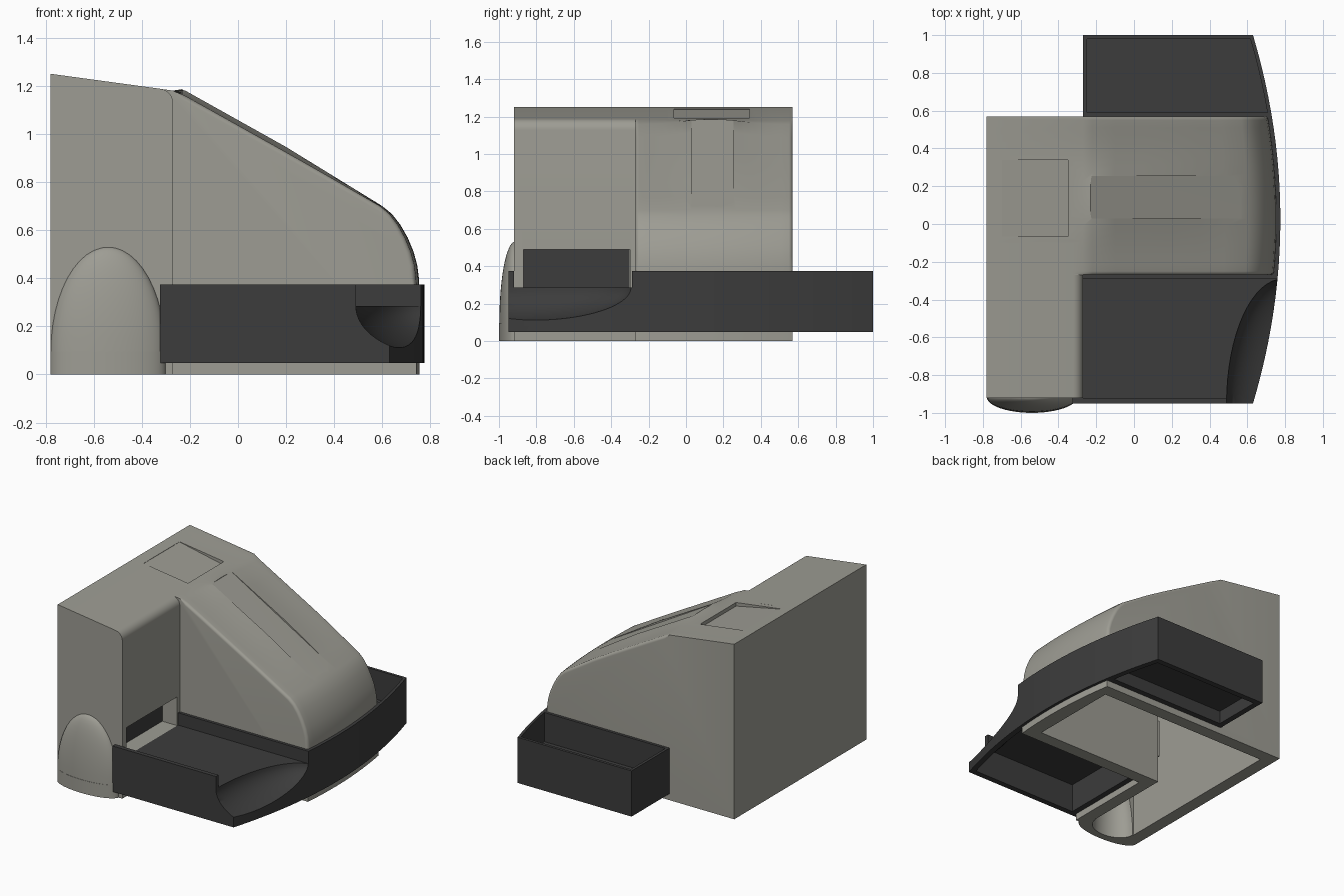
import bpy, bmesh, math
from mathutils import Matrix

if "Cube" in bpy.data.objects:
    bpy.data.objects.remove(bpy.data.objects["Cube"])


def bow(y):
    return 0.145 * ((y - 0.025) / 0.975) ** 2


def finish(bm, name):
    bmesh.ops.recalc_face_normals(bm, faces=bm.faces)
    me = bpy.data.meshes.new(name)
    bm.to_mesh(me)
    bm.free()
    ob = bpy.data.objects.new(name, me)
    bpy.context.collection.objects.link(ob)
    return ob


def loft(name, rings):
    bm = bmesh.new()
    vs = [[bm.verts.new(p) for p in r] for r in rings]
    n = len(rings[0])
    for a, b in zip(vs, vs[1:]):
        for i in range(n):
            j = (i + 1) % n
            bm.faces.new((a[i], a[j], b[j], b[i]))
    bm.faces.new(vs[0])
    bm.faces.new(vs[-1])
    return finish(bm, name)


def side_prism(name, pts, y0, y1):
    return loft(name, [[(x, y, z) for x, z in pts] for y in (y0, y1)])


def box(name, x0, x1, y0, y1, z0, z1):
    return side_prism(name, [(x0, z0), (x0, z1), (x1, z1), (x1, z0)], y0, y1)


def bowed_plate(name, x0, right, y0, y1, z0, z1):
    plan = [(x0, y0)]
    for i in range(25):
        y = y0 + (y1 - y0) * i / 24
        plan.append((right - bow(y), y))
    plan.append((x0, y1))
    return loft(name, [[(x, y, z) for x, y in plan] for z in (z0, z1)])


def ellipsoid(name, c, r, seg=48):
    bm = bmesh.new()
    m = Matrix.Translation(c) @ Matrix.Diagonal((*r, 1))
    bmesh.ops.create_uvsphere(bm, u_segments=seg, v_segments=seg // 2, radius=1, matrix=m)
    return finish(bm, name)


def combine(ob, other, op='DIFFERENCE'):
    mod = ob.modifiers.new("b", 'BOOLEAN')
    mod.operation = op
    mod.solver = 'EXACT'
    mod.object = other
    bpy.context.view_layer.objects.active = ob
    bpy.ops.object.modifier_apply(modifier=mod.name)
    bpy.data.objects.remove(other, do_unlink=True)


def finish_part(ob, mat):
    ob.data.materials.clear()
    ob.data.materials.append(mat)
    bpy.ops.object.select_all(action='DESELECT')
    ob.select_set(True)
    bpy.context.view_layer.objects.active = ob
    bpy.ops.object.shade_smooth_by_angle(angle=math.radians(30))


def material(name, rgb):
    m = bpy.data.materials.new(name)
    m.diffuse_color = (*rgb, 1)
    m.use_nodes = True
    m.node_tree.nodes["Principled BSDF"].inputs["Base Color"].default_value = m.diffuse_color
    return m


grey = material("warm_grey", (0.34, 0.335, 0.295))
dark = material("dark_plastic", (0.045, 0.045, 0.045))

# Sloped main housing: profile swept along y, with bowed nose, raised middle and small rounded edges
slope = [(x, 1.175 - (x + 0.25) * 0.559) for x in (-0.22, -0.1, 0.05, 0.2, 0.35, 0.48, 0.6)]
nose = [(0.64, 0.667), (0.675, 0.622), (0.705, 0.57), (0.73, 0.51), (0.745, 0.455), (0.752, 0.40)]
profile = [(-0.78, 0), (-0.78, 1.25), (-0.27, 1.18)] + slope + nose + [(0.755, 0.3), (0.755, 0)]
Y0, Y1, R = -0.27, 0.57, 0.02
ys = [Y0 + R * (1 - math.cos(i * math.pi / 12)) for i in range(7)]
ys += [Y0 + R + (Y1 - Y0 - 2 * R) * i / 20 for i in range(1, 20)]
ys += [Y1 - R * (1 - math.cos(i * math.pi / 12)) for i in range(6, -1, -1)]
rings = []
for y in ys:
    t = max(0, min(R, y - Y0, Y1 - y))
    d = R - math.sqrt(max(0, R * R - (R - t) ** 2))
    bulge = 0.03 * math.exp(-((y - 0.14) / 0.2) ** 2)
    ring = []
    for x, z in profile:
        w = min(1, max(0, (x - 0.3) / 0.4))
        nx, nz, b = 0, 0, 0
        if x > -0.25 and z > 0.35:
            a = math.radians(61) * min(1, max(0, (z - 0.4) / 0.3))
            nx, nz = math.cos(a), math.sin(a)
            b = bulge * max(0, min(1, (0.6 - x) / 0.4))
        ring.append((x - bow(y) * w - d * nx, y, z + b - d * nz))
    rings.append(ring)
body = loft("housing", rings)

# Front column with a rounded inner top edge
col = [(-0.78, 0), (-0.78, 1.25)]
for i in range(9):
    a = math.radians(82 * (1 - i / 8))
    col.append((-0.33 + 0.06 * math.cos(a), 1.128 + 0.06 * math.sin(a)))
col.append((-0.27, 0))
combine(body, side_prism("column", col, -0.92, -0.1), 'UNION')

# Domed bulge at the foot of the column
dome = ellipsoid("dome", (-0.54, -0.915, 0.095), (0.239, 0.083, 0.435))
combine(dome, box("c", -1, 0, -1.2, 0, -1, 0.095))
foot = [(-0.54 + 0.24 * math.cos(i * math.pi / 24), -0.915 + 0.085 * math.sin(i * math.pi / 24)) for i in range(48)]
combine(body, dome, 'UNION')
combine(body, loft("foot", [[(x, y, z) for x, y in foot] for z in (0, 0.095)]), 'UNION')

# Hollow underside
inner = side_prism("c", [(-0.69, -0.1), (-0.69, 1.15), (-0.3, 1.1), (0.55, 0.63), (0.65, 0.4), (0.65, -0.1)], -0.18, 0.48)
combine(inner, box("c", -0.69, -0.36, -0.83, 0, -0.1, 1.09), 'UNION')
combine(inner, ellipsoid("c", (-0.525, -0.83, 0.0), (0.16, 0.12, 0.46), 32), 'UNION')
combine(body, inner)

# Outlet slot in the column
combine(body, box("liner", -0.43, -0.30, -0.9, -0.25, 0.25, 0.52), 'UNION')
combine(body, box("c", -0.39, 0, -0.87, -0.30, 0.285, 0.49))

# Wedge recess on the top and long recess on the slope
combine(body, side_prism("c", [(-0.7, 1.237), (-0.7, 1.4), (-0.35, 1.4), (-0.35, 1.165)], -0.065, 0.34))
combine(body, side_prism("c", [(-0.23, 1.183), (-0.23, 1.4), (0.57, 0.95), (0.57, 0.717)], 0.03, 0.255))
finish_part(body, grey)

# Dark tray running around the nose from front to back
tray = bowed_plate("tray", -0.27, 0.775, -0.95, 1.0, 0.047, 0.373)
combine(tray, box("front_lip", -0.325, 0.0, -0.95, -0.915, 0.047, 0.373), 'UNION')
combine(tray, box("c", -0.6, 1, -0.92, -0.29, 0.285, 1))
combine(tray, box("c", 0.49, 1, -1.1, -0.29, 0.285, 1))
centre = (0.79, -0.95, 0.285)
combine(tray, ellipsoid("scoop", centre, (0.3, 0.66, 0.195), 64))
combine(tray, bowed_plate("c", -0.5, 0.742, -0.265, 0.565, -0.1, 1))
combine(tray, bowed_plate("c", -0.25, 0.755, 0.59, 0.98, 0.165, 1))
combine(tray, bowed_plate("c", -0.23, 0.735, 0.61, 0.96, -0.1, 0.14))
under = bowed_plate("c", -0.23, 0.735, -0.91, -0.31, -0.1, 0.25)
combine(under, ellipsoid("c", centre, (0.32, 0.68, 0.215), 64))
combine(tray, under)
finish_part(tray, dark)

# Dark panel at the back of the slot
panel = box("slot_panel", -0.4, -0.387, -0.869, -0.301, 0.286, 0.489)
panel.data.materials.append(dark)
